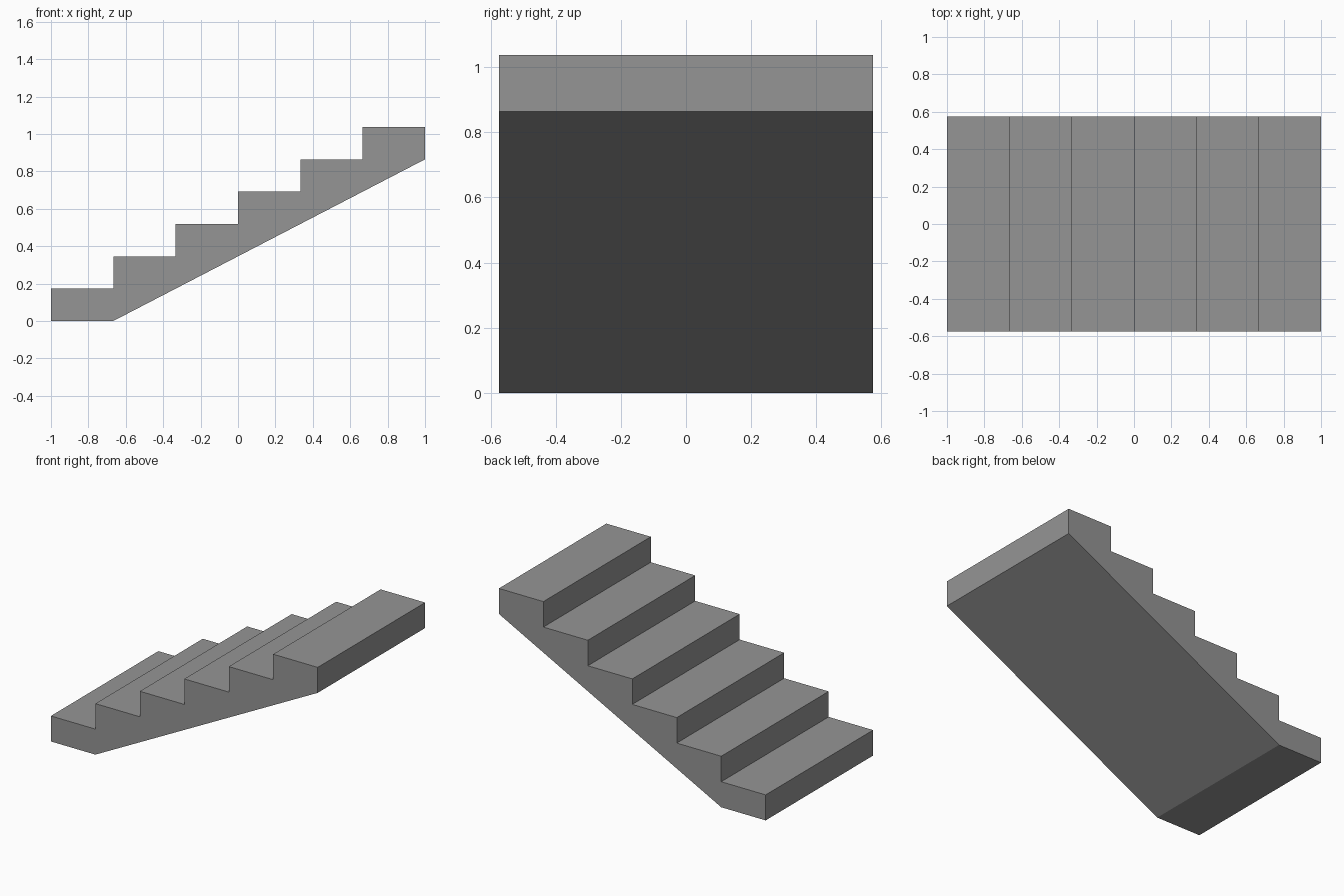
import bpy
import bmesh

if "Cube" in bpy.data.objects:
    bpy.data.objects.remove(bpy.data.objects["Cube"])

STEPS = 6
RUN = 2.0 / STEPS
RISE = 1.037 / STEPS
HALF_WIDTH = 0.575

# Side profile: sawtooth treads on top, sloped soffit underneath
profile = [(-1.0, 0.0)]
for i in range(STEPS):
    x = -1.0 + i * RUN
    z = (i + 1) * RISE
    profile += [(x, z), (x + RUN, z)]
profile += [(1.0, (STEPS - 1) * RISE), (-1.0 + RUN, 0.0)]

# Extrude the profile across the width of the flight
bm = bmesh.new()
side = bm.faces.new([bm.verts.new((x, -HALF_WIDTH, z)) for x, z in profile])
extruded = bmesh.ops.extrude_face_region(bm, geom=[side], use_keep_orig=True)
moved = [v for v in extruded["geom"] if isinstance(v, bmesh.types.BMVert)]
bmesh.ops.translate(bm, verts=moved, vec=(0, 2 * HALF_WIDTH, 0))
bmesh.ops.recalc_face_normals(bm, faces=bm.faces)

mesh = bpy.data.meshes.new("stair_flight")
bm.to_mesh(mesh)
bm.free()

# Plain grey material
grey = bpy.data.materials.new("concrete_grey")
grey.diffuse_color = (0.30, 0.30, 0.30, 1.0)
grey.use_nodes = True
grey.node_tree.nodes["Principled BSDF"].inputs["Base Color"].default_value = grey.diffuse_color
mesh.materials.append(grey)

stairs = bpy.data.objects.new("stair_flight", mesh)
bpy.context.collection.objects.link(stairs)
